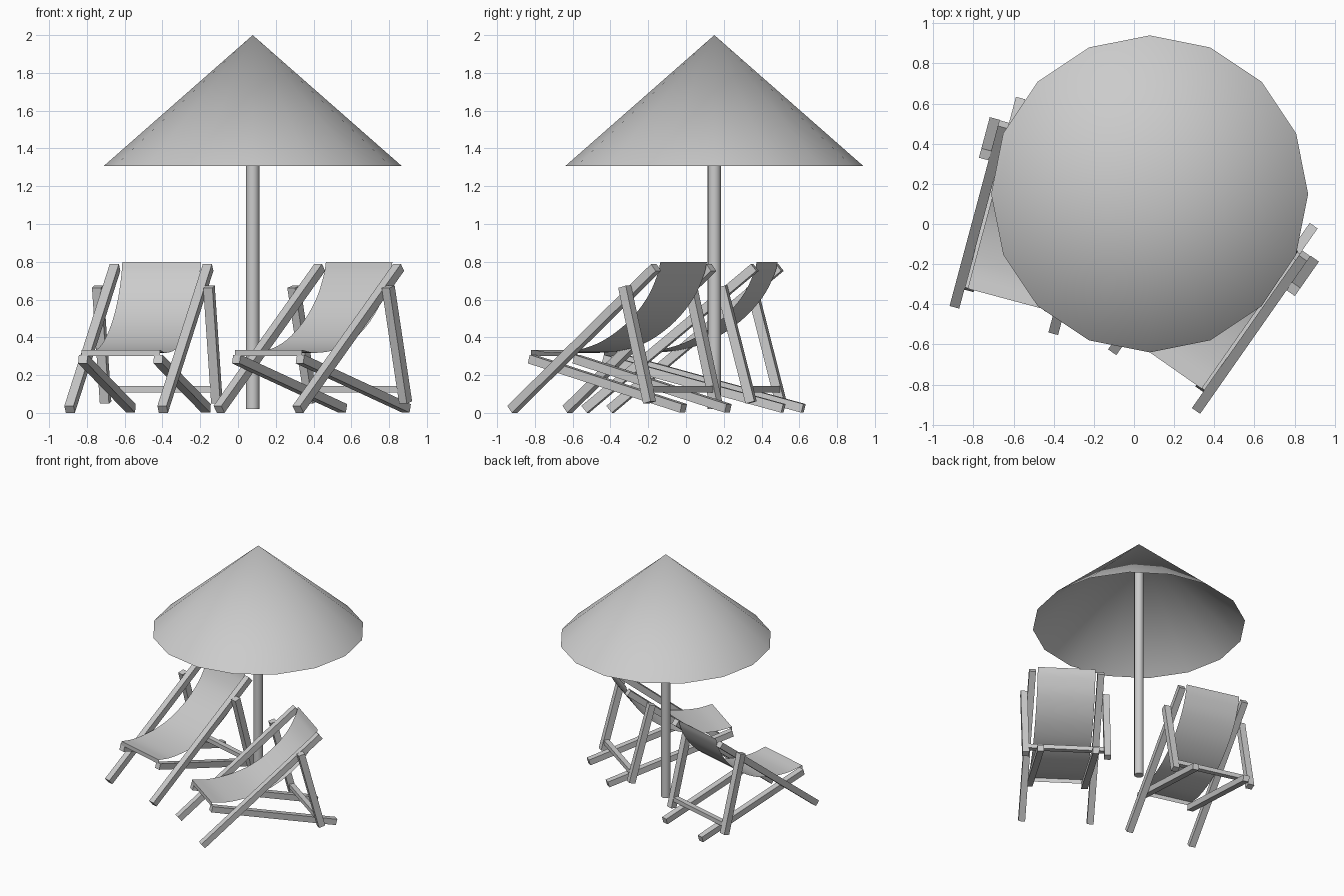
import bpy, bmesh
from math import radians, sin, cos, pi
from mathutils import Vector, Matrix

if "Cube" in bpy.data.objects:
    bpy.data.objects.remove(bpy.data.objects["Cube"])


def finish(name, bm, matrix, mirror=False, smooth=False):
    bmesh.ops.recalc_face_normals(bm, faces=bm.faces)
    me = bpy.data.meshes.new(name)
    bm.to_mesh(me)
    bm.free()
    ob = bpy.data.objects.new(name, me)
    bpy.context.collection.objects.link(ob)
    ob.matrix_world = matrix
    if mirror:
        ob.modifiers.new("Mirror", 'MIRROR').use_mirror_merge = False
    if smooth:
        bpy.ops.object.select_all(action='DESELECT')
        ob.select_set(True)
        bpy.context.view_layer.objects.active = ob
        bpy.ops.object.shade_smooth_by_angle(angle=radians(40))
    return ob


def beam(name, x, a, b, width, depth, matrix):
    """Mirrored pair of square beams running from a to b in the side plane."""
    a, b = Vector((x, *a)), Vector((x, *b))
    d = b - a
    ey = d.normalized()
    ez = Vector((1, 0, 0)).cross(ey)
    rot = Matrix((Vector((1, 0, 0)), ey, ez)).transposed().to_4x4()
    bm = bmesh.new()
    bmesh.ops.create_cube(bm, size=1, matrix=Matrix.Translation((a + b) / 2) @ rot
                          @ Matrix.Diagonal((width, d.length, depth, 1)))
    return finish(name, bm, matrix, mirror=True)


def box(name, center, size, matrix):
    bm = bmesh.new()
    bmesh.ops.create_cube(bm, size=1, matrix=Matrix.Translation(center)
                          @ Matrix.Diagonal((*size, 1)))
    return finish(name, bm, matrix)


def spline(pts, steps=4):
    """Smooth path through the side-profile points."""
    p = [Vector(q) for q in pts]
    p = [2 * p[0] - p[1]] + p + [2 * p[-1] - p[-2]]
    out = []
    for i in range(1, len(p) - 2):
        for k in range(steps):
            t = k / steps
            out.append(0.5 * (2 * p[i] + (p[i + 1] - p[i - 1]) * t
                       + (2 * p[i - 1] - 5 * p[i] + 4 * p[i + 1] - p[i + 2]) * t * t
                       + (3 * p[i] - p[i - 1] - 3 * p[i + 1] + p[i + 2]) * t ** 3))
    return out + [p[-2]]


def fabric(name, pts, half, matrix):
    """Single cloth sheet with a short hem hanging at the front."""
    bm = bmesh.new()
    path = [Vector((pts[0][0], pts[0][1] - 0.033))] + spline(pts)
    rows = [[bm.verts.new((s * half, q.x, q.y)) for s in (-1, 1)] for q in path]
    for r, n in zip(rows, rows[1:]):
        bm.faces.new((r[0], r[1], n[1], n[0]))
    return finish(name, bm, matrix, smooth=True)


def lathe(name, profile, sides, matrix):
    """Revolve (radius, z) points; radius 0 makes a pole point."""
    bm = bmesh.new()
    rings = []
    for r, z in profile:
        n = sides if r else 1
        rings.append([bm.verts.new((r * cos(2 * pi * i / sides), r * sin(2 * pi * i / sides), z))
                      for i in range(n)])
    for a, b in zip(rings, rings[1:]):
        for i in range(sides):
            j = (i + 1) % sides
            f = [a[i % len(a)], a[j % len(a)], b[j % len(b)], b[i % len(b)]]
            bm.faces.new(list(dict.fromkeys(f)))
    return finish(name, bm, matrix, smooth=True)


# Deck chairs: local y runs from front to back
SLING = [(0.088, 0.334), (0.22, 0.318), (0.40, 0.335), (0.56, 0.385),
         (0.72, 0.485), (0.84, 0.61), (0.905, 0.73), (0.925, 0.80)]
for side, loc, turn in (("left", (-0.644, -0.463, 0), 15), ("right", (0.111, -0.770, 0), 35)):
    M = Matrix.Translation(loc) @ Matrix.Rotation(radians(-turn), 4, 'Z')
    beam(side + "_back_rails", 0.255, (-0.004, 0.019), (0.925, 0.77), 0.05, 0.047, M)
    beam(side + "_seat_rails", 0.206, (0.085, 0.285), (1.068, 0.024), 0.048, 0.047, M)
    beam(side + "_prop_struts", 0.305, (0.757, 0.668), (0.918, 0.055), 0.05, 0.05, M)
    box(side + "_rear_crossbar", (0, 0.90, 0.125), (0.57, 0.04, 0.034), M)
    fabric(side + "_sling", SLING, 0.215, M)

# Parasol: open cone canopy and pole
P = Matrix.Translation((0.078, 0.15, 0))
lathe("canopy", [(0, 2.0), (0.79, 1.306)], 16, P)
lathe("pole", [(0, 0.02), (0.035, 0.02), (0.035, 1.94), (0, 1.94)], 16, P)
